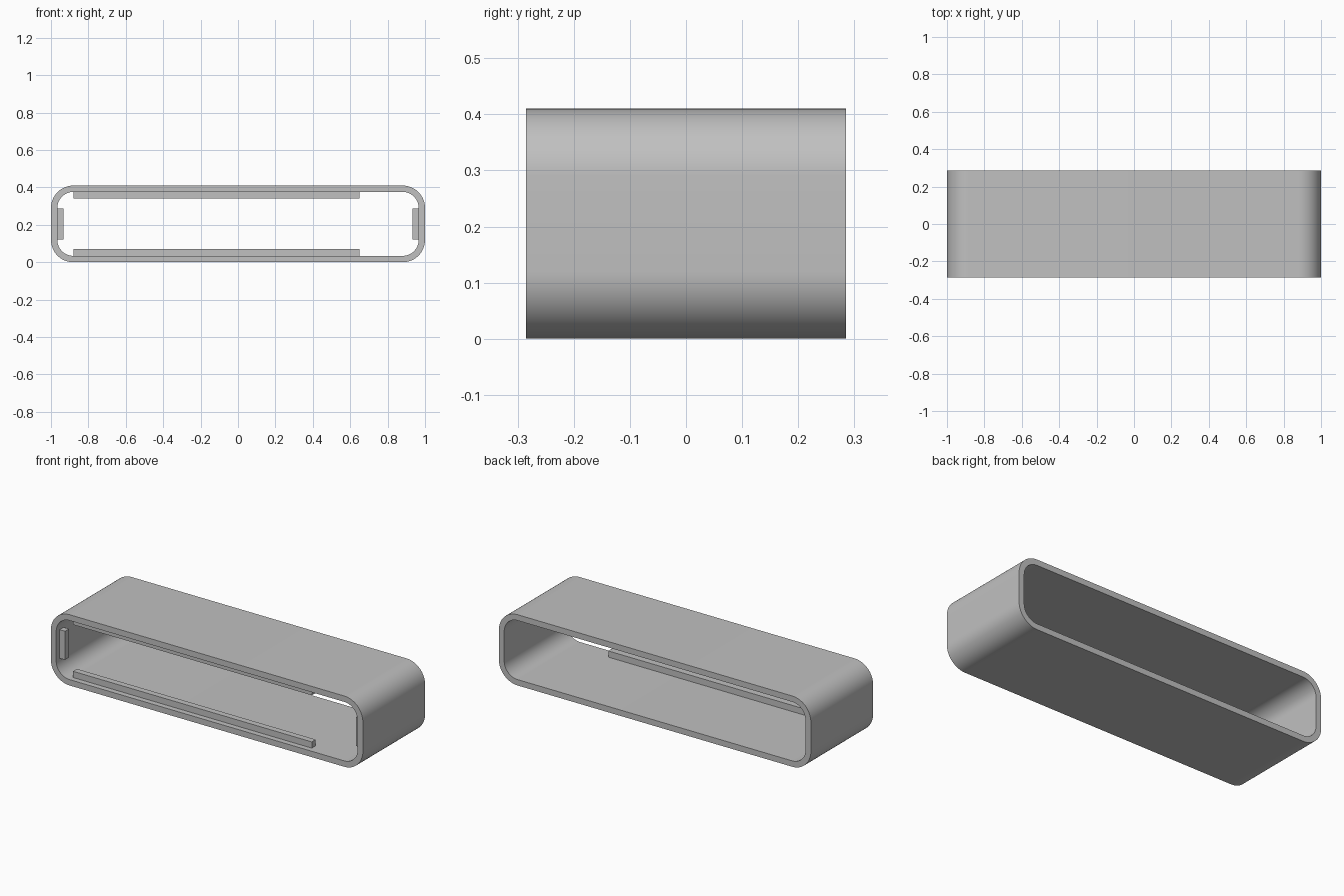
import bpy
import bmesh
from math import cos, sin, pi, radians

cube = bpy.data.objects.get("Cube")
if cube:
    bpy.data.objects.remove(cube, do_unlink=True)

WIDTH, DEPTH, HEIGHT = 2.0, 0.57, 0.41
WALL, RADIUS, STEPS = 0.034, 0.12, 16
MID = HEIGHT / 2

grey = bpy.data.materials.new("plain grey")
grey.use_nodes = True
colour = (0.53, 0.53, 0.53, 1)
grey.diffuse_color = colour
grey.node_tree.nodes["Principled BSDF"].inputs["Base Color"].default_value = colour


def add_object(name, bm):
    bmesh.ops.recalc_face_normals(bm, faces=bm.faces)
    mesh = bpy.data.meshes.new(name)
    bm.to_mesh(mesh)
    bm.free()
    mesh.materials.append(grey)
    obj = bpy.data.objects.new(name, mesh)
    bpy.context.collection.objects.link(obj)
    return obj


def rounded_outline(inset):
    """Rounded rectangle in x and z, shrunk by the inset."""
    r = RADIUS - inset
    cx, cz = WIDTH / 2 - RADIUS, HEIGHT / 2 - RADIUS
    points = []
    for corner, (sx, sz) in enumerate([(1, 1), (-1, 1), (-1, -1), (1, -1)]):
        for i in range(STEPS + 1):
            a = (corner + i / STEPS) * pi / 2
            points.append((sx * cx + r * cos(a), MID + sz * cz + r * sin(a)))
    return points


def bar(name, x, y, z):
    """Box spanning the given ranges."""
    bm = bmesh.new()
    bmesh.ops.create_cube(bm, size=1)
    for v in bm.verts:
        v.co = [lo + (hi - lo) * (c + 0.5) for c, (lo, hi) in zip(v.co, (x, y, z))]
    return add_object(name, bm)


# Open sleeve: four rings joined around the wall section
bm = bmesh.new()
rings = []
for inset, y in [(0, -DEPTH / 2), (0, DEPTH / 2), (WALL, DEPTH / 2), (WALL, -DEPTH / 2)]:
    rings.append([bm.verts.new((x, y, z)) for x, z in rounded_outline(inset)])
for k, ring in enumerate(rings):
    other = rings[(k + 1) % len(rings)]
    for i in range(len(ring)):
        j = (i + 1) % len(ring)
        bm.faces.new((ring[i], ring[j], other[j], other[i]))
sleeve = add_object("sleeve", bm)
bpy.ops.object.select_all(action="DESELECT")
sleeve.select_set(True)
bpy.context.view_layer.objects.active = sleeve
bpy.ops.object.shade_smooth_by_angle(angle=radians(30))

# Retaining ribs just inside the front opening
rib_y = (-0.253, -0.217)
long_x = (-0.88, 0.65)
bar("bottom_rib", long_x, rib_y, (WALL - 0.002, 0.07))
bar("top_rib", long_x, rib_y, (HEIGHT - 0.07, HEIGHT - WALL + 0.002))

# Short tabs on the end walls
for side, name in [(1, "left_tab"), (-1, "right_tab")]:
    x = sorted((side * 0.932, side * (1 - WALL + 0.002)))
    bar(name, x, rib_y, (MID - 0.083, MID + 0.083))
